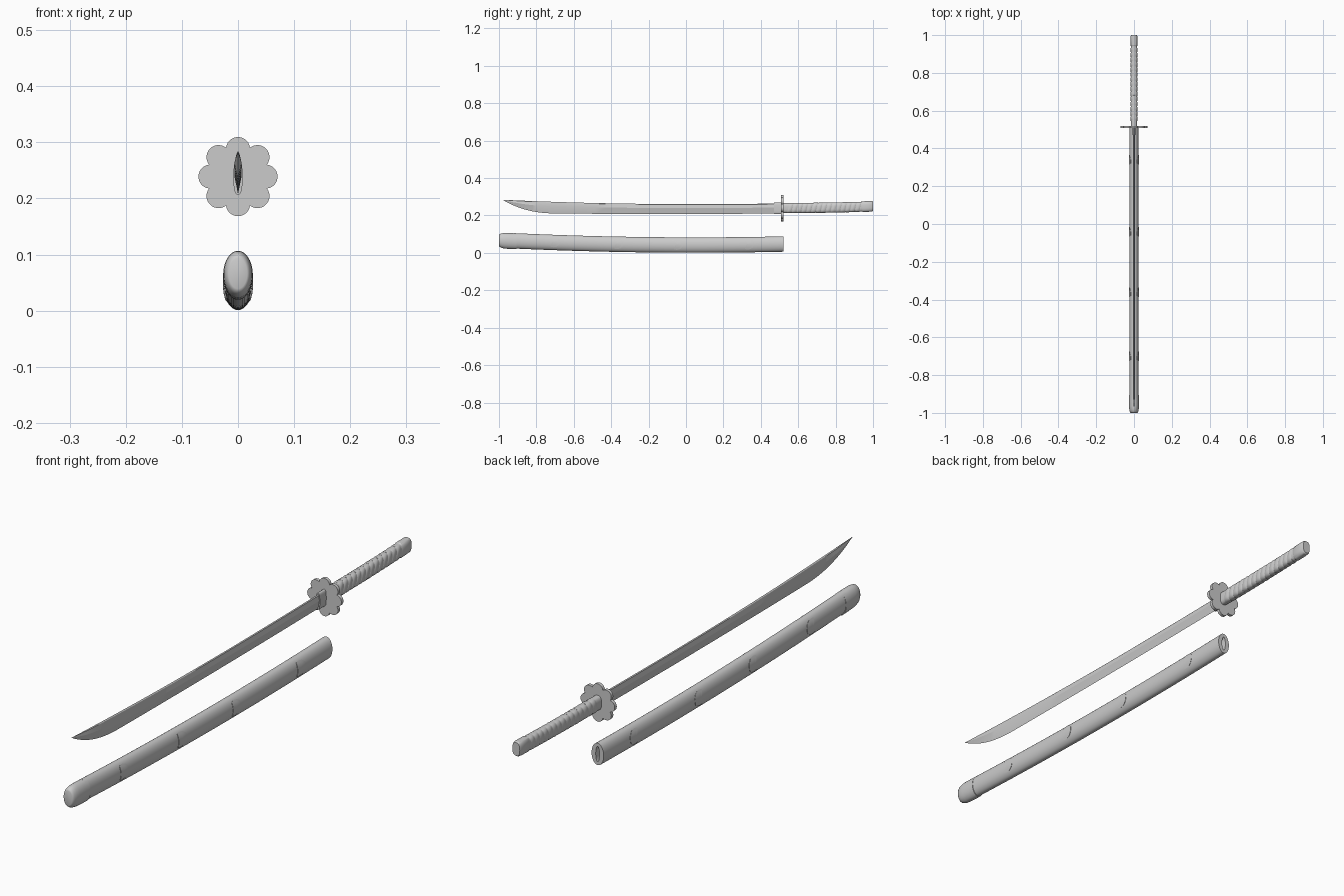
import bpy, bmesh
from math import sin, cos, pi, sqrt, radians, copysign

cube = bpy.data.objects.get("Cube")
if cube:
    bpy.data.objects.remove(cube, do_unlink=True)

# One plain grey for everything
grey = bpy.data.materials.new("plain_grey")
grey.use_nodes = True
grey.diffuse_color = (0.6, 0.6, 0.6, 1)
grey.node_tree.nodes["Principled BSDF"].inputs["Base Color"].default_value = (0.6, 0.6, 0.6, 1)


def loft(name, rings, smooth=35, cap_start=True, cap_end=True):
    """Skin a list of equal-length closed rings of points."""
    bm = bmesh.new()
    loops = [[bm.verts.new(p) for p in ring] for ring in rings]
    n = len(loops[0])
    for a, b in zip(loops, loops[1:]):
        for i in range(n):
            j = (i + 1) % n
            bm.faces.new((a[i], a[j], b[j], b[i]))
    if cap_start:
        bm.faces.new(loops[0][::-1])
    if cap_end:
        bm.faces.new(loops[-1])
    bmesh.ops.recalc_face_normals(bm, faces=bm.faces)
    mesh = bpy.data.meshes.new(name)
    bm.to_mesh(mesh)
    bm.free()
    mesh.materials.append(grey)
    obj = bpy.data.objects.new(name, mesh)
    bpy.context.collection.objects.link(obj)
    bpy.ops.object.select_all(action="DESELECT")
    obj.select_set(True)
    bpy.context.view_layer.objects.active = obj
    if smooth:
        bpy.ops.object.shade_smooth_by_angle(angle=radians(smooth))
    return obj


def oval(y, z, rx, rz, power=1.0, n=40):
    """Oval ring across y; a power under 1 makes it boxier."""
    def bend(v):
        return copysign(abs(v) ** power, v)
    return [(rx * bend(cos(2 * pi * i / n)), y, z + rz * bend(sin(2 * pi * i / n)))
            for i in range(n)]


def span(a, b, n):
    return [a + (b - a) * i / n for i in range(n + 1)]


# Scabbard: gently curved oval tube with a slot at the mouth
RX, RZ = 0.025, 0.041


def sheath_z(y):
    return RZ + 0.001 + 0.024 * (y - 0.05) ** 2


rings = [oval(y, sheath_z(y), RX, RZ) for y in span(-0.92, 0.52, 28)]
rings += [oval(y, sheath_z(y), 0.008, 0.028) for y in (0.52, 0.3, 0.0)]
loft("scabbard", rings)

# Scabbard end cap, rounded off at the front
cap = [(-0.905, 0.9), (-0.905, 1.06), (-0.935, 1.06), (-0.965, 1.05), (-0.98, 1.0),
       (-0.992, 0.9), (-0.998, 0.78), (-1.0, 0.65)]
loft("scabbard_end_cap",
     [oval(y, sheath_z(y) - 0.002, RX * s, RZ * (s * 0.9 + 0.08)) for y, s in cap], 50)


# Thin ornamental plates that follow the scabbard wall on both sides
def plate(name, y0, side):
    rings = []
    for scale, lift in ((1, 0.0), (1, 0.0015), (0.7, 0.0015), (0.35, 0.0015), (0.05, 0.0015)):
        ring = []
        for i in range(24):
            t = 2 * pi * i / 24
            y = y0 + scale * 0.034 * max(cos(t), -0.45)
            a = 0.1 + scale * 0.75 * sin(t)
            ring.append((side * (RX + lift) * cos(a), y, sheath_z(y) + (RZ + lift) * sin(a)))
        rings.append(ring)
    loft(name, rings, cap_start=False)


for number, y0 in enumerate((-0.71, -0.37, -0.05, 0.33), 1):
    plate(f"ornament_left_{number}", y0, 1)
    plate(f"ornament_right_{number}", y0, -1)


# Blade: wedge section, curved back and a sweeping tip
def spine_z(y):
    return 0.261 + 0.024 * y * y if y < 0 else 0.261 + 0.012 * y * y


def blade_ring(y):
    top = spine_z(y)
    low = 0.208 + 0.008 * (y + 0.1) ** 2
    sweep = max(0.0, (-0.7 - y) / 0.28)
    low += (top - 0.0005 - low) * sweep ** 2.2
    h = top - low
    w = 0.0065 * min(1.0, h / 0.04)
    return [(0, y, low), (w, y, low + h * 0.6), (w * 0.5, y, top - h * 0.06), (0, y, top),
            (-w * 0.5, y, top - h * 0.06), (-w, y, low + h * 0.6)]


loft("blade", [blade_ring(y) for y in span(-0.98, -0.7, 14) + span(-0.66, 0.51, 20)], 20)

# Collar at the base of the blade
loft("blade_collar", [oval(y, 0.238, 0.008, 0.031, 0.7) for y in (0.47, 0.51)])

# Guard: flat flower with eight round petals
GUARD_Z, REACH, PETAL = 0.239, 0.049, 0.0215


def flower(y):
    ring = []
    for i in range(128):
        a = 2 * pi * i / 128
        off = (a + pi / 8) % (pi / 4) - pi / 8
        r = REACH * cos(off) + sqrt(PETAL ** 2 - (REACH * sin(off)) ** 2)
        ring.append((r * cos(a), y, GUARD_Z + r * sin(a)))
    return ring


loft("guard", [flower(y) for y in (0.508, 0.520)])


# Grip core, then wrapped bands with pinched grooves between them
def grip_z(y):
    return 0.24 + 0.04 * (y - 0.52) ** 2


def grip(y, s=1.0):
    return oval(y, grip_z(y), 0.0165 * s, 0.0265 * s, 0.75)


loft("grip", [grip(y) for y in span(0.52, 0.95, 10)], 40)
loft("pommel", [grip(0.94, 0.95), grip(0.945, 1.08), grip(0.975, 1.08), grip(0.995, 1.05),
                grip(1.0, 0.92)], 30)

BANDS, START, STEP = 15, 0.545, 0.026
for band in range(BANDS):
    y0 = START + band * STEP
    shape = ((0, 0.95), (0.15, 1.08), (0.5, 1.16), (0.85, 1.08), (1, 0.95))
    # Each band leans forward a little toward the top
    rings = [[(x, y + 0.25 * (z - grip_z(y)), z)
              for x, y, z in oval(y0 + t * STEP * 0.95, grip_z(y0), 0.0165 * s,
                                  0.0262 + 0.001 * s, 0.75)] for t, s in shape]
    loft(f"grip_wrap_{band + 1}", rings, 40)
